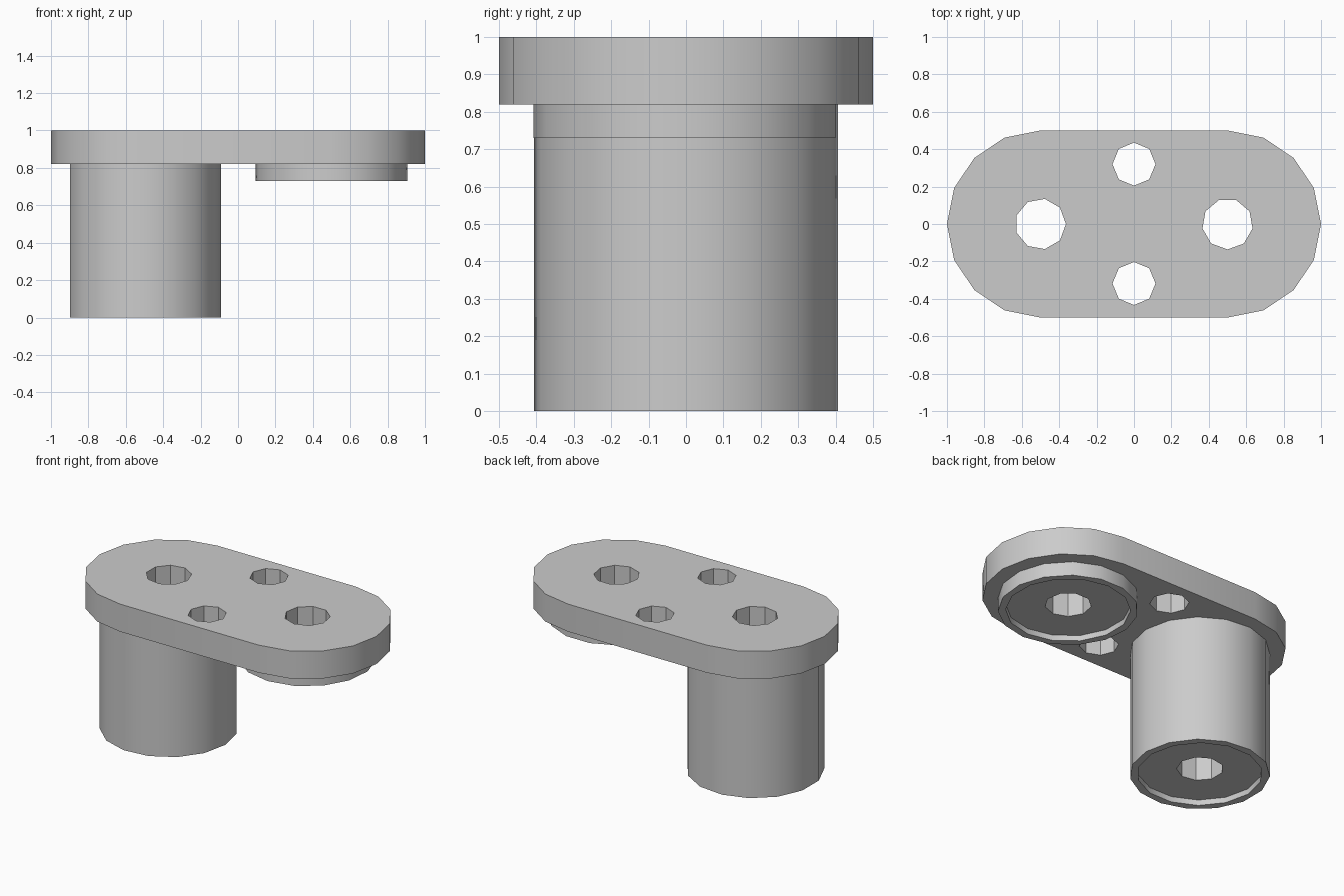
import bpy, bmesh
from math import sin, cos, pi, radians

if "Cube" in bpy.data.objects:
    bpy.data.objects.remove(bpy.data.objects["Cube"], do_unlink=True)

grey = bpy.data.materials.new("plain grey")
grey.use_nodes = True
grey.diffuse_color = (0.6, 0.6, 0.6, 1)
grey.node_tree.nodes["Principled BSDF"].inputs["Base Color"].default_value = (0.6, 0.6, 0.6, 1)


def circle(x, y, radius, sides, start=0):
    """Outline of a regular polygon with its first corner at the start angle."""
    angles = [radians(start) + 2 * pi * i / sides for i in range(sides)]
    return [(x + radius * cos(a), y + radius * sin(a)) for a in angles]


def prism(name, outline, bottom, top):
    """Closed upright solid raised from an outline."""
    bm = bmesh.new()
    base = bm.faces.new([bm.verts.new((x, y, bottom)) for x, y in outline])
    raised = bmesh.ops.extrude_face_region(bm, geom=[base])["geom"]
    bmesh.ops.translate(bm, vec=(0, 0, top - bottom),
                        verts=[v for v in raised if isinstance(v, bmesh.types.BMVert)])
    bmesh.ops.recalc_face_normals(bm, faces=bm.faces)
    mesh = bpy.data.meshes.new(name)
    bm.to_mesh(mesh)
    bm.free()
    mesh.materials.append(grey)
    obj = bpy.data.objects.new(name, mesh)
    bpy.context.collection.objects.link(obj)
    return obj


def cut(obj, outline, bottom, top):
    """Cut an upright hole or recess."""
    cutter = prism("cutter", outline, bottom, top)
    cutter.hide_render = True
    mod = obj.modifiers.new("cut", "BOOLEAN")
    mod.operation, mod.solver, mod.object = "DIFFERENCE", "EXACT", cutter
    bpy.context.view_layer.objects.active = obj
    bpy.ops.object.modifier_apply(modifier=mod.name)
    bpy.data.objects.remove(cutter, do_unlink=True)


def smooth(obj):
    bpy.ops.object.select_all(action="DESELECT")
    obj.select_set(True)
    bpy.context.view_layer.objects.active = obj
    bpy.ops.object.shade_smooth_by_angle(angle=radians(30))


UNDERSIDE = 0.82
RECESS = 0.036

# Plate with two rounded ends
stadium = []
for side, start in ((0.5, -90), (-0.5, 90)):
    angles = [radians(start + 22.5 * i) for i in range(9)]
    stadium += [(side + 0.5 * cos(a), 0.5 * sin(a)) for a in angles]
plate = prism("plate", stadium, UNDERSIDE, 1)

# Small holes at front and back of the plate
for y in (-0.318, 0.32):
    cut(plate, circle(0, y, 0.115, 8, 90), 0.5, 1.5)

# Long post and short boss, each recessed below and bored through with the plate
for name, x, bottom, start in (("post", -0.5, 0, 0), ("boss", 0.5, 0.73, -90)):
    part = prism(name, circle(x, 0, 0.408, 15, start), bottom, UNDERSIDE)
    cut(part, circle(x, 0, 0.364, 14, start), bottom - 0.2, bottom + RECESS)
    bore = circle(x, 0, 0.136, 9, start)
    for obj in (part, plate):
        cut(obj, bore, -0.5, 1.5)
    smooth(part)
smooth(plate)
